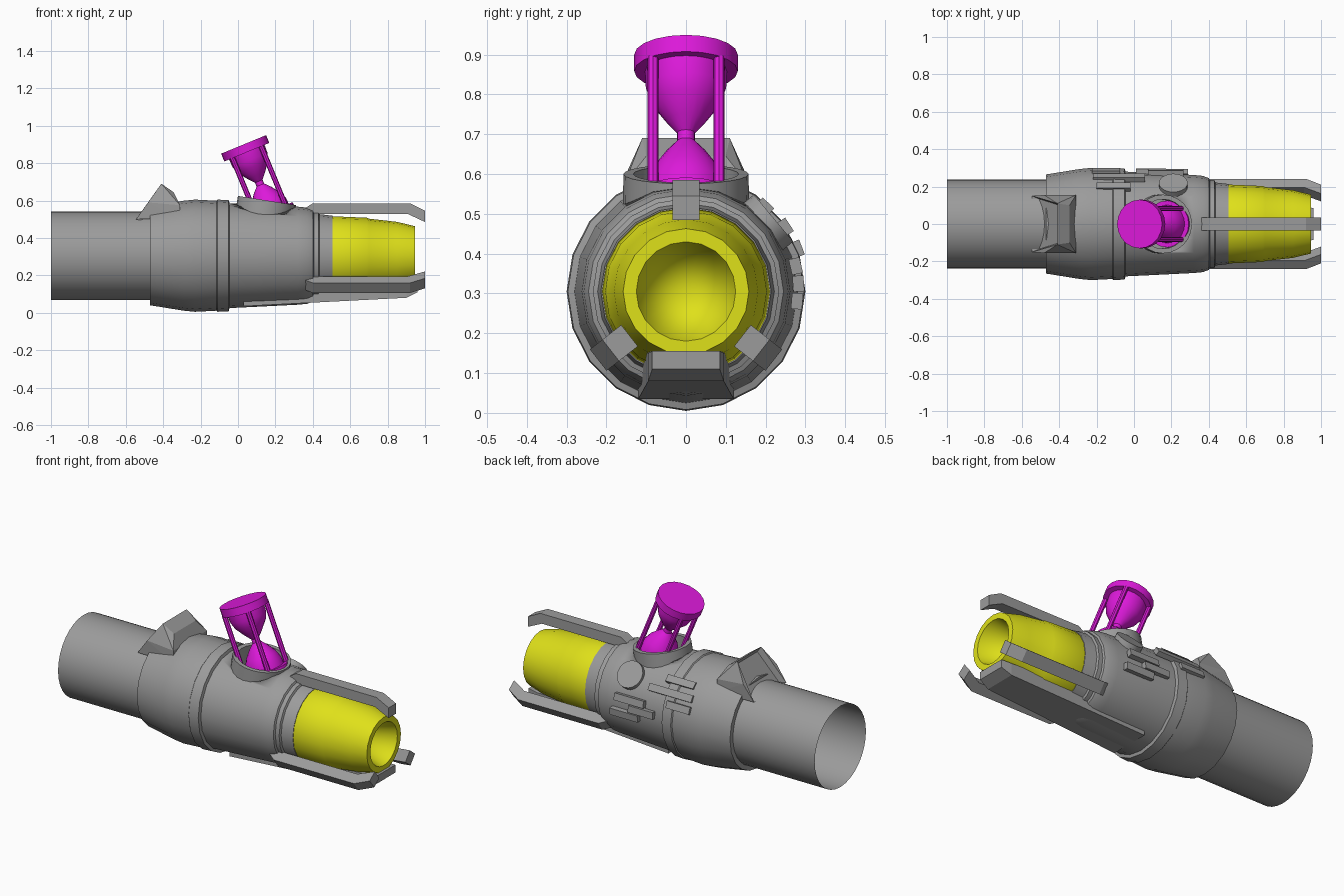
import bpy, bmesh
from math import radians, sin, cos, tau
from mathutils import Matrix, Vector

cube = bpy.data.objects.get("Cube")
if cube:
    bpy.data.objects.remove(cube)

AXIS_Z = 0.305


def material(name, color):
    m = bpy.data.materials.new(name)
    m.use_nodes = True
    m.diffuse_color = (*color, 1)
    m.node_tree.nodes["Principled BSDF"].inputs["Base Color"].default_value = (*color, 1)
    return m


GREY = material("grey metal", (0.33, 0.33, 0.33))
YELLOW = material("yellow", (0.74, 0.75, 0.01))
MAGENTA = material("magenta", (0.72, 0.01, 0.7))


def finish(name, bm, mat, matrix=Matrix(), smooth=False):
    bmesh.ops.recalc_face_normals(bm, faces=bm.faces)
    mesh = bpy.data.meshes.new(name)
    bm.transform(matrix)
    bm.to_mesh(mesh)
    bm.free()
    mesh.materials.append(mat)
    ob = bpy.data.objects.new(name, mesh)
    bpy.context.collection.objects.link(ob)
    if smooth:
        bpy.ops.object.select_all(action="DESELECT")
        ob.select_set(True)
        bpy.context.view_layer.objects.active = ob
        bpy.ops.object.shade_smooth_by_angle(angle=radians(30))
    return ob


def lathe(name, profile, mat, matrix, sides=20):
    """Turn (height, radius) points around local z."""
    bm = bmesh.new()
    rings = [[bm.verts.new((r * cos(tau * i / sides), r * sin(tau * i / sides), h))
              for i in range(sides)] for h, r in profile]
    for a, b in zip(rings, rings[1:]):
        for i in range(sides):
            j = (i + 1) % sides
            bm.faces.new((a[i], a[j], b[j], b[i]))
    bmesh.ops.remove_doubles(bm, verts=bm.verts, dist=1e-5)
    return finish(name, bm, mat, matrix, True)


def hull(points):
    bm = bmesh.new()
    verts = [bm.verts.new(p) for p in points]
    bmesh.ops.convex_hull(bm, input=verts)
    bmesh.ops.dissolve_limit(bm, angle_limit=0.02, verts=bm.verts, edges=bm.edges)
    return bm


def extrude_y(name, profile, half, mat, matrix):
    """Extrude an (x, z) outline sideways."""
    bm = bmesh.new()
    face = bm.faces.new([bm.verts.new((x, -half, z)) for x, z in profile])
    new = bmesh.ops.extrude_face_region(bm, geom=[face])["geom"]
    bmesh.ops.translate(bm, vec=(0, 2 * half, 0),
                        verts=[v for v in new if isinstance(v, bmesh.types.BMVert)])
    return finish(name, bm, mat, matrix)


centre = Matrix.Translation((0, 0, AXIS_Z))
along_x = centre @ Matrix.Rotation(radians(90), 4, "Y")

# Rear tube, open at the end
lathe("rear_tube", [(-1, 0.237), (-0.44, 0.237)], GREY, along_x, 32)

# Main body with a raised band and a neck
body = lathe("main_body", [
    (-0.47, 0), (-0.47, 0.265), (-0.29, 0.294), (-0.23, 0.3), (-0.115, 0.294),
    (-0.11, 0.3), (-0.05, 0.297), (-0.045, 0.28), (0.1, 0.273), (0.32, 0.262),
    (0.37, 0.257), (0.4, 0.245), (0.405, 0.234), (0.43, 0.234), (0.435, 0.222),
    (0.505, 0.214), (0.505, 0)], GREY, along_x)

# Yellow muzzle with a conical bore
lathe("muzzle", [(0.49, 0), (0.49, 0.208), (0.5, 0.211), (0.69, 0.203), (0.7, 0.198),
                 (0.85, 0.181), (0.945, 0.158), (0.945, 0.125), (0.58, 0)], YELLOW, along_x)

# Socket for the hourglass, sunk into the body
socket = Matrix.Translation((0.155, 0, 0.6)) @ Matrix.Rotation(radians(9), 4, "Y")
lathe("socket_rim", [(-0.14, 0.16), (0, 0.157), (0, 0.132), (-0.14, 0.132), (-0.14, 0.16)],
      GREY, socket, 24)
cutter = lathe("socket_cutter", [(-0.13, 0), (-0.13, 0.146), (0.1, 0.146), (0.1, 0)],
               GREY, socket, 24)
cutter.hide_render = True
cutter.hide_viewport = True
cut = body.modifiers.new("socket", "BOOLEAN")
cut.operation = "DIFFERENCE"
cut.solver = "EXACT"
cut.object = cutter

# Tilted hourglass: cap, two bulbs, base and four rods
tilt = Matrix.Translation((0.03, 0, 0.9)) @ Matrix.Rotation(radians(-22.4), 4, "Y")
lathe("hourglass_cap", [(0, 0), (0, 0.13), (-0.045, 0.13), (-0.045, 0)], MAGENTA, tilt)
lathe("hourglass_bulbs", [(-0.04, 0.103), (-0.09, 0.101), (-0.13, 0.087), (-0.18, 0.05),
                          (-0.213, 0.022), (-0.235, 0.022), (-0.265, 0.05), (-0.31, 0.083),
                          (-0.35, 0.1), (-0.4, 0.103)], MAGENTA, tilt)
lathe("hourglass_base", [(-0.385, 0), (-0.385, 0.125), (-0.42, 0.125), (-0.42, 0)],
      MAGENTA, tilt)
for sx in (-1, 1):
    for sy in (-1, 1):
        lathe("hourglass_rod", [(-0.04, 0.014), (-0.39, 0.014)], MAGENTA,
              tilt @ Matrix.Translation((0.083 * sx, 0.083 * sy, 0)), 8)

# Three prongs around the muzzle
for angle in (0, 128, -128):
    extrude_y("prong", [(0.36, 0.215), (0.36, 0.255), (0.4, 0.28), (0.92, 0.28), (1, 0.24),
                        (1, 0.18), (0.91, 0.222), (0.42, 0.222)], 0.034, GREY,
              centre @ Matrix.Rotation(radians(angle), 4, "X"))

# Tapered rail under the body
stations = [(0.03, 0.12, 0.035, 0.15), (0.9, 0.095, 0.08, 0.15), (0.96, 0.085, 0.11, 0.155)]
finish("lower_rail", hull([(x, s * w, z) for x, w, low, high in stations
                           for s in (-1, 1) for z in (low, high)]), GREY)

# Rear sight hood with a recessed back
hood = [(-0.545, 0.15, 0.5), (-0.48, 0.155, 0.59), (-0.41, 0.11, 0.69),
        (-0.345, 0.1, 0.645), (-0.31, 0.155, 0.575), (-0.31, 0.155, 0.5)]
bm = hull([(x, s * y, z) for x, y, z in hood for s in (-1, 1)])
bm.normal_update()
rear = min(bm.faces, key=lambda f: f.normal.x)
bmesh.ops.inset_region(bm, faces=[rear], thickness=0.018, depth=-0.03)
finish("sight_hood", bm, GREY)


def on_side(x, angle, radius):
    """Frame on the left flank with its z axis pointing outward."""
    a = radians(angle)
    pos = Vector((x, radius * cos(a), AXIS_Z + radius * sin(a)))
    return Matrix.Translation(pos) @ Matrix.Rotation(a - radians(90), 4, "X")


# Round knob and stepped plates on the left flank
lathe("side_knob", [(-0.05, 0), (-0.05, 0.077), (0.012, 0.077), (0.012, 0)], GREY,
      on_side(0.21, 40, 0.275))
plates = [(-0.11, 47, 0.18, 0.29), (-0.08, 33, 0.28, 0.296), (-0.15, 21, 0.15, 0.298),
          (0.17, 13, 0.19, 0.283), (0.09, 4, 0.16, 0.283), (0.2, -5, 0.18, 0.28)]
for x, angle, length, radius in plates:
    box = hull([(sx * length / 2, sy * 0.02, sz * 0.014)
                for sx in (-1, 1) for sy in (-1, 1) for sz in (-1, 1)])
    finish("side_plate", box, GREY, on_side(x, angle, radius))
